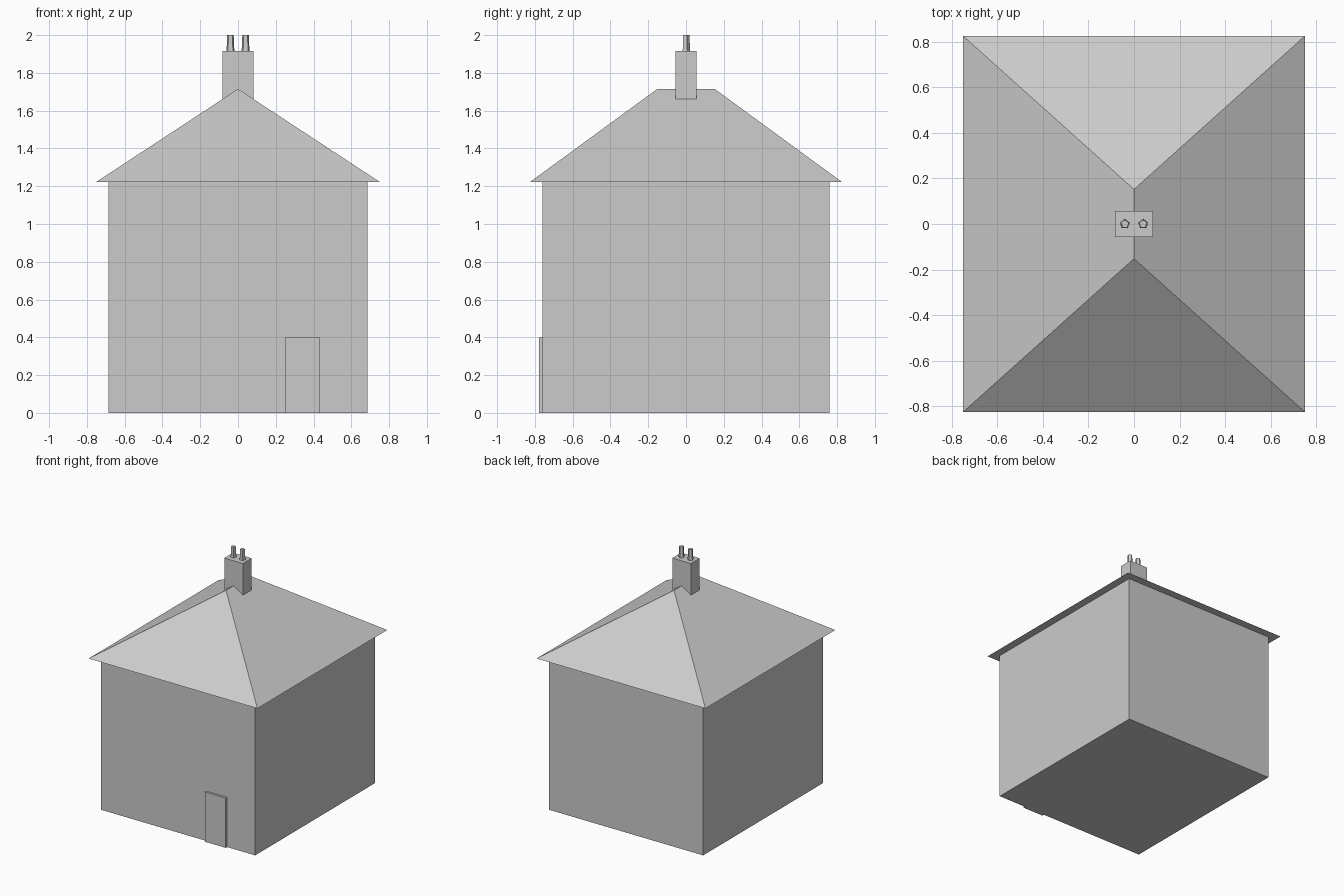
import bpy
import bmesh

default = bpy.data.objects.get("Cube")
if default:
    bpy.data.objects.remove(default, do_unlink=True)

# Single plain grey for the whole building
grey = bpy.data.materials.new("plain_grey")
grey.use_nodes = True
colour = (0.6, 0.6, 0.6, 1)
grey.diffuse_color = colour
grey.node_tree.nodes["Principled BSDF"].inputs["Base Color"].default_value = colour


def finish(name, bm):
    bmesh.ops.recalc_face_normals(bm, faces=bm.faces)
    mesh = bpy.data.meshes.new(name)
    bm.to_mesh(mesh)
    bm.free()
    mesh.materials.append(grey)
    obj = bpy.data.objects.new(name, mesh)
    bpy.context.collection.objects.link(obj)
    return obj


def box(name, low, high):
    bm = bmesh.new()
    bmesh.ops.create_cube(bm, size=1)
    for v in bm.verts:
        v.co = [a if c < 0 else b for c, a, b in zip(v.co, low, high)]
    return finish(name, bm)


def hip_roof(name, half_x, half_y, eave, ridge, ridge_half):
    bm = bmesh.new()
    corners = [bm.verts.new((sx * half_x, sy * half_y, eave))
               for sx, sy in ((-1, -1), (1, -1), (1, 1), (-1, 1))]
    front = bm.verts.new((0, -ridge_half, ridge))
    back = bm.verts.new((0, ridge_half, ridge))
    a, b, c, d = corners
    for face in ((d, c, b, a), (a, b, front), (b, c, back, front),
                 (c, d, back), (d, a, front, back)):
        bm.faces.new(face)
    return finish(name, bm)


def pot(name, x, low, high):
    bm = bmesh.new()
    bmesh.ops.create_cone(bm, cap_ends=True, segments=5, radius1=0.022,
                          radius2=0.018, depth=high - low)
    obj = finish(name, bm)
    obj.location = (x, 0, (low + high) / 2)
    return obj


# Main building and door
box("walls", (-0.685, -0.76, 0), (0.685, 0.76, 1.225))
box("door", (0.25, -0.777, 0), (0.435, -0.75, 0.4))

# Hipped roof with overhanging eaves
hip_roof("roof", 0.75, 0.825, 1.223, 1.715, 0.152)

# Chimney stack with two tapered pots
box("chimney", (-0.083, -0.056, 1.66), (0.083, 0.056, 1.915))
for side, x in (("right", -0.04), ("left", 0.04)):
    pot("chimney_pot_" + side, x, 1.91, 2.0)
